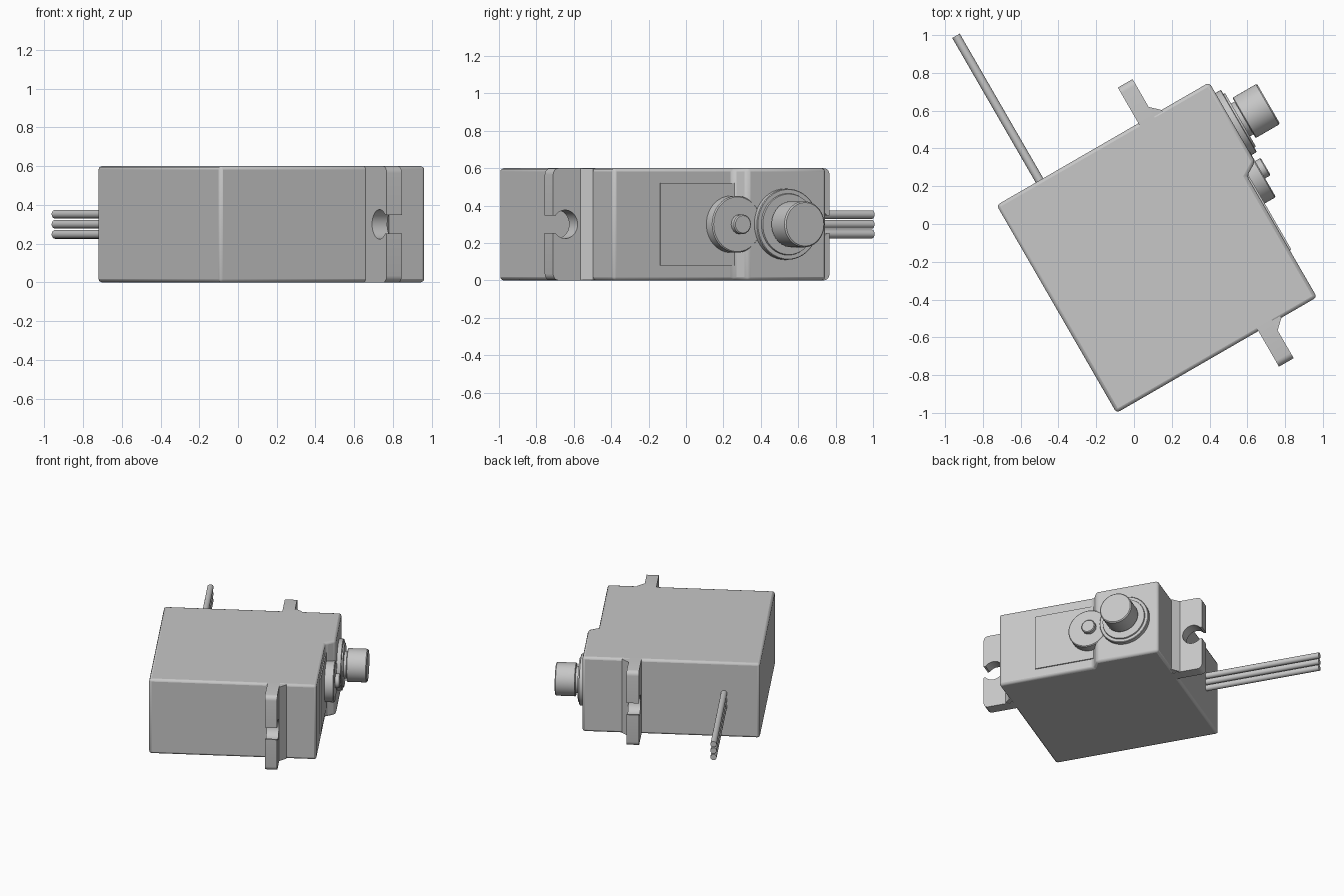
import bpy, bmesh
from math import sin, cos, pi, radians, asin, sqrt

cube = bpy.data.objects.get("Cube")
if cube:
    bpy.data.objects.remove(cube, do_unlink=True)

GREY = (0.57, 0.57, 0.57, 1)
mat = bpy.data.materials.new("light grey plastic")
mat.use_nodes = True
mat.diffuse_color = GREY
mat.node_tree.nodes["Principled BSDF"].inputs["Base Color"].default_value = GREY

TURN = radians(30)      # the whole servo is turned about z
HEIGHT = 0.6
MID_Z = HEIGHT / 2
MID_V = -0.185          # middle of the case, across the mounting ears


def finish(name, bm, bevel=0, segments=2):
    bmesh.ops.recalc_face_normals(bm, faces=bm.faces)
    mesh = bpy.data.meshes.new(name)
    bm.to_mesh(mesh)
    bm.free()
    mesh.materials.append(mat)
    ob = bpy.data.objects.new(name, mesh)
    bpy.context.collection.objects.link(ob)
    ob.rotation_euler.z = TURN
    bpy.ops.object.select_all(action='DESELECT')
    ob.select_set(True)
    bpy.context.view_layer.objects.active = ob
    bpy.ops.object.shade_smooth_by_angle(angle=radians(30))
    if bevel:
        mod = ob.modifiers.new("soft edges", 'BEVEL')
        mod.width = bevel
        mod.segments = segments
        mod.limit_method = 'ANGLE'
        mod.angle_limit = radians(35)
    return ob


def prism(name, points, place, low, high, bevel=0):
    """Extrude a flat outline; place(a, b, depth) gives the 3D point."""
    bm = bmesh.new()
    bottom = [bm.verts.new(place(a, b, low)) for a, b in points]
    top = [bm.verts.new(place(a, b, high)) for a, b in points]
    bm.faces.new(bottom)
    bm.faces.new(top)
    for i in range(len(points)):
        j = (i + 1) % len(points)
        bm.faces.new((bottom[i], bottom[j], top[j], top[i]))
    return finish(name, bm, bevel)


def lathe(name, profile, v, sides=48):
    """Turn (u, radius) pairs about an axis along u."""
    bm = bmesh.new()
    rings = [[bm.verts.new((u, v + r * cos(2 * pi * k / sides),
                            MID_Z + r * sin(2 * pi * k / sides)))
              for k in range(sides)] for u, r in profile]
    for a, b in zip(rings, rings[1:]):
        for k in range(sides):
            n = (k + 1) % sides
            bm.faces.new((a[k], a[n], b[n], b[k]))
    bm.faces.new(rings[0])
    bm.faces.new(rings[-1])
    return finish(name, bm)


def arc(cx, cy, r, start, end, steps):
    return [(cx + r * cos(start + (end - start) * i / steps),
             cy + r * sin(start + (end - start) * i / steps))
            for i in range(steps + 1)]


def upright(u, v, z):
    return (u, v, z)


# Case with the stepped output end
prism("case", [(-0.58, -0.82), (0.645, -0.82), (0.645, -0.08),
               (0.72, -0.035), (0.72, 0.45), (-0.58, 0.45)],
      upright, 0, HEIGHT, 0.018)

# Thin label panel on the lower half of the output end
prism("label_panel", [(-0.534, 0.08), (-0.06, 0.08), (-0.06, 0.52), (-0.534, 0.52)],
      lambda v, z, u: (u, v, z), 0.64, 0.654)

# Mounting ears with keyhole slots, and the gussets beside them
TIP, HOLE, R, SLOT, ROUND = 0.853, 0.778, 0.076, 0.047, 0.035
gap = asin(SLOT / R)
ear = ([(0.6, 0)]
       + arc(TIP - ROUND, ROUND, ROUND, -pi / 2, 0, 5)
       + [(TIP, MID_Z - SLOT)]
       + arc(HOLE, MID_Z, R, -gap, gap - 2 * pi, 28)
       + [(TIP, MID_Z + SLOT)]
       + arc(TIP - ROUND, HEIGHT - ROUND, ROUND, 0, pi / 2, 5)
       + [(0.6, HEIGHT)])
for side, word in ((1, "left"), (-1, "right")):
    prism(word + "_mounting_ear", ear,
          lambda w, z, u: (u, MID_V + side * w, z), 0.287, 0.377)
    prism(word + "_ear_gusset", [(0.36, 0.61), (0.36, 0.683), (0.377, 0.683),
                                 (0.428, 0.635), (0.428, 0.61)],
          lambda u, w, z: (u, MID_V + side * w, z), 0.003, HEIGHT - 0.003)

# Idler gear cover and its pin
lathe("idler_cover", [(0.62, 0.152), (0.716, 0.152), (0.722, 0.146)], -0.1)
lathe("idler_pin", [(0.70, 0.053), (0.75, 0.053), (0.756, 0.047)], -0.085, 16)

# Output bearing collar and shaft
lathe("bearing_collar", [(0.70, 0.19), (0.75, 0.19), (0.754, 0.186),
                         (0.754, 0.165), (0.764, 0.162)], 0.195)
lathe("output_shaft", [(0.74, 0.1), (0.785, 0.1), (0.785, 0.118), (0.79, 0.123),
                       (0.928, 0.123), (0.935, 0.116)], 0.195)

# Three lead wires side by side
WIRE_R = 0.023
for i, word in enumerate(("lower", "middle", "upper")):
    prism(word + "_wire",
          arc(-0.318, MID_Z + (i - 1) * 0.052, WIRE_R, 0, 2 * pi * 15 / 16, 15),
          lambda u, z, v: (u, v, z), 0.4, 1.334)
